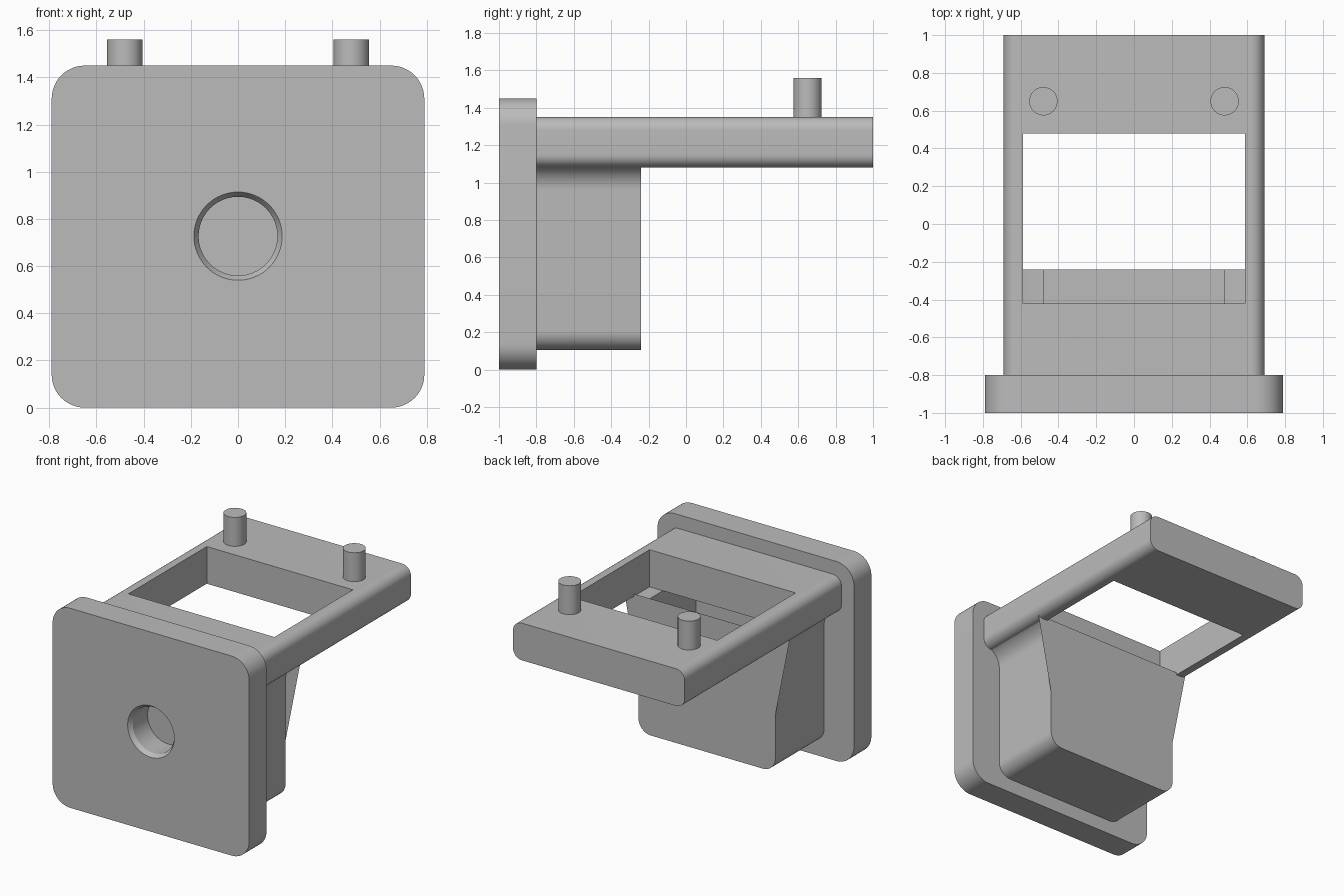
import bpy, bmesh
from math import sin, cos, radians

if "Cube" in bpy.data.objects:
    bpy.data.objects.remove(bpy.data.objects["Cube"], do_unlink=True)

GREY = (0.5, 0.5, 0.5, 1)
grey = bpy.data.materials.new("plain_grey")
grey.use_nodes = True
grey.diffuse_color = GREY
grey.node_tree.nodes["Principled BSDF"].inputs["Base Color"].default_value = GREY


def arc(cx, cz, r, start, end, steps=12):
    angles = [radians(start + (end - start) * i / steps) for i in range(steps + 1)]
    return [(cx + r * cos(a), cz + r * sin(a)) for a in angles]


def rounded_rect(half_w, z0, z1, r):
    x = half_w - r
    return (arc(x, z0 + r, r, -90, 0) + arc(x, z1 - r, r, 0, 90)
            + arc(-x, z1 - r, r, 90, 180) + arc(-x, z0 + r, r, 180, 270))


def loft(name, sections):
    """Join equal-length x/z outlines, each given with its y position."""
    bm = bmesh.new()
    rings = [[bm.verts.new((x, y, z)) for x, z in pts] for y, pts in sections]
    bm.faces.new(rings[0])
    bm.faces.new(rings[-1])
    n = len(rings[0])
    for a, b in zip(rings, rings[1:]):
        for i in range(n):
            j = (i + 1) % n
            bm.faces.new((a[i], a[j], b[j], b[i]))
    bmesh.ops.recalc_face_normals(bm, faces=bm.faces)
    mesh = bpy.data.meshes.new(name)
    bm.to_mesh(mesh)
    bm.free()
    mesh.materials.append(grey)
    ob = bpy.data.objects.new(name, mesh)
    bpy.context.collection.objects.link(ob)
    return ob


def activate(ob):
    bpy.ops.object.select_all(action='DESELECT')
    ob.select_set(True)
    bpy.context.view_layer.objects.active = ob


def cut(ob, cutter):
    cutter.hide_render = True
    mod = ob.modifiers.new("cut", 'BOOLEAN')
    mod.operation = 'DIFFERENCE'
    mod.solver = 'EXACT'
    mod.object = cutter
    activate(ob)
    bpy.ops.object.modifier_apply(modifier=mod.name)
    bpy.data.objects.remove(cutter, do_unlink=True)


def smooth(ob):
    activate(ob)
    bpy.ops.object.shade_smooth_by_angle(angle=radians(30))


# Face plate with a chamfered round hole
plate = loft("face_plate", [(y, rounded_rect(0.79, 0, 1.45, 0.14)) for y in (-1, -0.8)])


def circle(r):
    return arc(0, 0.727, r, 0, 360, 64)[:-1]


cut(plate, loft("hole_cutter", [(-1.03, circle(0.207)), (-0.97, circle(0.167)),
                                (-0.7, circle(0.167))]))
smooth(plate)

# Arm with rounded long edges and a rectangular window
arm = loft("arm", [(y, rounded_rect(0.69, 1.08, 1.35, 0.07)) for y in (-0.8, 1)])
window = [(-0.587, 0.9), (0.587, 0.9), (0.587, 1.5), (-0.587, 1.5)]
cut(arm, loft("window_cutter", [(-0.42, window), (0.48, window)]))
smooth(arm)

# Open tray under the arm, walls flaring out to meet it
half = ([(0.48, 0.165), (0.48, 1.08), (0.62, 1.08)]
        + arc(0.69, 0.96, 0.14, 100, 180)
        + arc(0.45, 0.205, 0.1, 0, -90))
outline = half + [(-x, z) for x, z in reversed(half)]
smooth(loft("tray", [(-0.8, outline), (-0.24, outline)]))

# Locating pins
for side, x in (("left", 0.48), ("right", -0.48)):
    bpy.ops.mesh.primitive_cylinder_add(vertices=48, radius=0.075, depth=0.22,
                                        location=(x, 0.65, 1.45))
    pin = bpy.context.object
    pin.name = side + "_pin"
    pin.data.materials.append(grey)
    smooth(pin)
